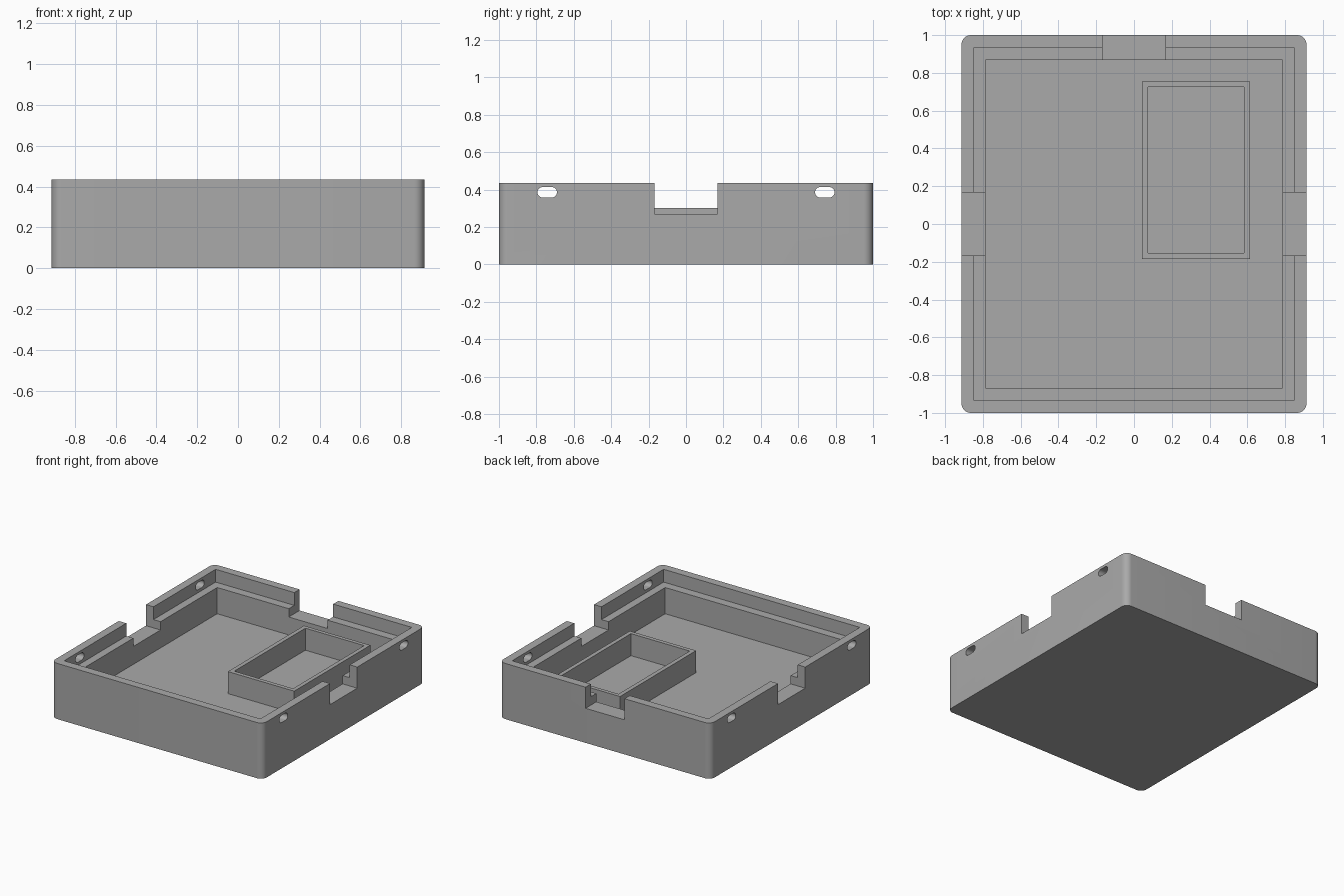
import bpy
import bmesh
import math

default = bpy.data.objects.get("Cube")
if default:
    bpy.data.objects.remove(default, do_unlink=True)

# Single plain plastic colour
grey = bpy.data.materials.new("mid grey plastic")
grey.use_nodes = True
colour = (0.4, 0.4, 0.4, 1.0)
grey.diffuse_color = colour
grey.node_tree.nodes["Principled BSDF"].inputs["Base Color"].default_value = colour

HALF_X, HALF_Y, TOP = 0.913, 1.0, 0.435
FLOOR, LEDGE, NOTCH = 0.13, 0.335, 0.27


def new_object(name, bm):
    bmesh.ops.recalc_face_normals(bm, faces=bm.faces)
    mesh = bpy.data.meshes.new(name)
    bm.to_mesh(mesh)
    bm.free()
    mesh.materials.append(grey)
    obj = bpy.data.objects.new(name, mesh)
    bpy.context.collection.objects.link(obj)
    return obj


def box(name, x, y, z, radius=0.0, axis=2, segments=10):
    """Box from (low, high) ranges; edges along one axis may be rounded."""
    bm = bmesh.new()
    bmesh.ops.create_cube(bm, size=1)
    for v in bm.verts:
        v.co = [r[0] if c < 0 else r[1] for c, r in zip(v.co, (x, y, z))]
    if radius:
        edges = [e for e in bm.edges
                 if abs((e.verts[0].co - e.verts[1].co).normalized()[axis]) > 0.9]
        bmesh.ops.bevel(bm, geom=edges, offset=radius, segments=segments,
                        profile=0.5, affect='EDGES')
    return new_object(name, bm)


def cut(target, cutter):
    cutter.hide_render = True
    mod = target.modifiers.new("cut", 'BOOLEAN')
    mod.operation = 'DIFFERENCE'
    mod.solver = 'EXACT'
    mod.object = cutter
    bpy.ops.object.select_all(action='DESELECT')
    bpy.context.view_layer.objects.active = target
    target.select_set(True)
    bpy.ops.object.modifier_apply(modifier=mod.name)
    bpy.data.objects.remove(cutter, do_unlink=True)


# Tray with rounded corners, deep cavity and lid ledge
tray = box("tray", (-HALF_X, HALF_X), (-HALF_Y, HALF_Y), (0, TOP), radius=0.05)
cut(tray, box("cavity", (-0.787, 0.787), (-0.867, 0.867), (FLOOR, 1)))
cut(tray, box("lid_recess", (-0.848, 0.848), (-0.935, 0.935), (LEDGE, 1)))

# Notches through both side walls and the back wall
cut(tray, box("side_notch", (-2, 2), (-0.168, 0.168), (NOTCH, 1)))
cut(tray, box("back_notch", (-0.168, 0.168), (0.5, 2), (NOTCH, 1)))

# Rounded slots through the side walls
for y in (-0.742, 0.742):
    cut(tray, box("slot", (-2, 2), (y - 0.052, y + 0.052), (0.358, 0.414),
                  radius=0.0279, axis=0, segments=8))

# Open inner compartment standing on the floor
compartment = box("inner_compartment", (0.042, 0.615), (-0.185, 0.755),
                  (FLOOR - 0.01, 0.302))
cut(compartment, box("compartment_hollow", (0.075, 0.583), (-0.153, 0.725), (0, 1)))

# Smooth round corners with crisp edges
bpy.ops.object.select_all(action='DESELECT')
bpy.context.view_layer.objects.active = tray
tray.select_set(True)
bpy.ops.object.shade_smooth_by_angle(angle=math.radians(30))
